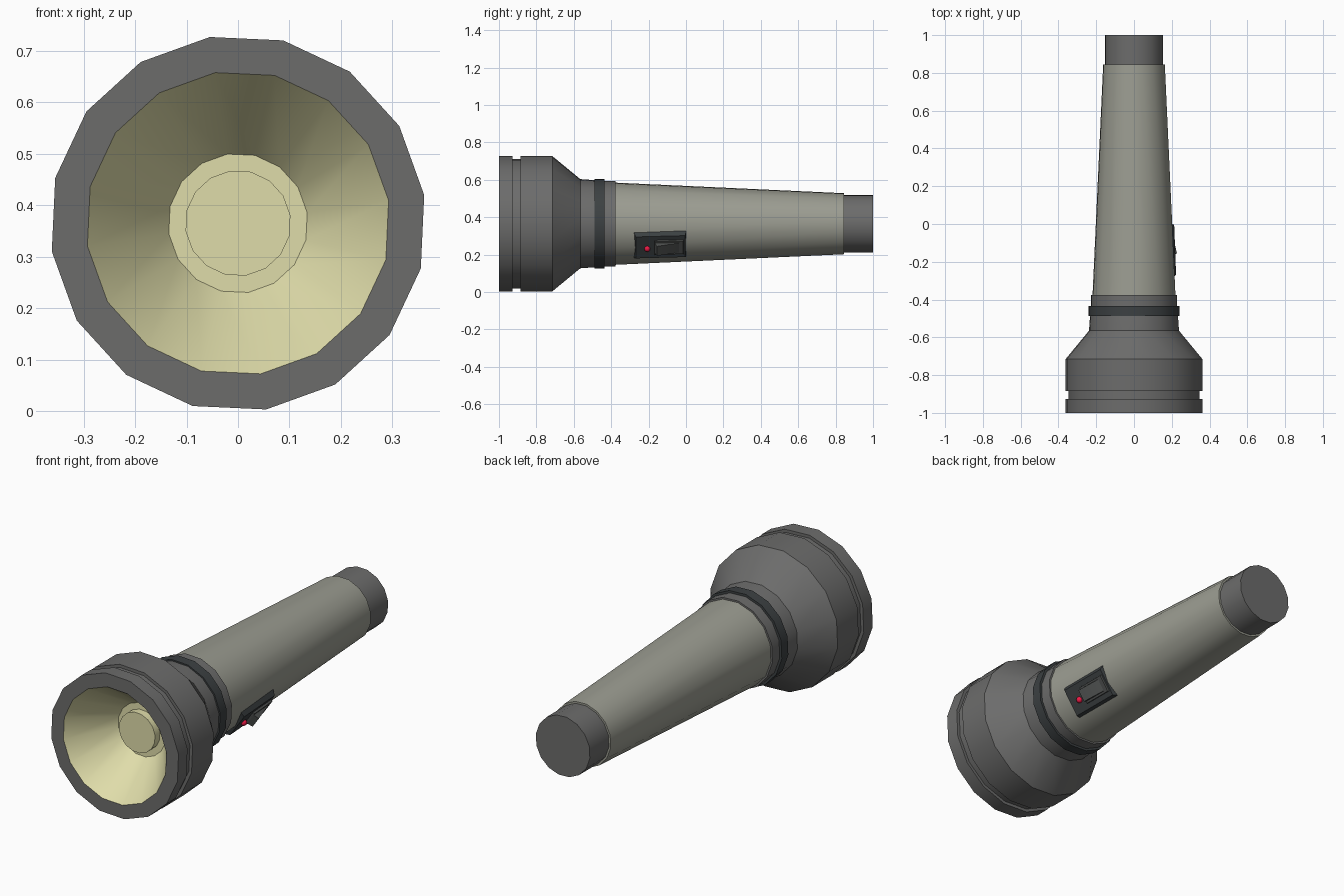
import bpy, bmesh, math
from mathutils import Vector

if "Cube" in bpy.data.objects:
    bpy.data.objects.remove(bpy.data.objects["Cube"])

SIDES, ZC, TURN = 16, 0.365, math.radians(8.6)


def material(name, rgb):
    m = bpy.data.materials.new(name)
    m.diffuse_color = (*rgb, 1)
    m.use_nodes = True
    m.node_tree.nodes["Principled BSDF"].inputs["Base Color"].default_value = m.diffuse_color
    return m


HEAD = material("dark_grey", (0.15, 0.15, 0.148))
BODY = material("warm_grey", (0.33, 0.335, 0.285))
BLACK = material("charcoal", (0.045, 0.052, 0.055))
SWITCH = material("switch_grey", (0.075, 0.08, 0.078))
CREAM = material("cream", (0.74, 0.72, 0.40))
RED = material("red", (0.85, 0.01, 0.06))


def finish(bm, name, mat):
    me = bpy.data.meshes.new(name)
    bm.to_mesh(me)
    bm.free()
    ob = bpy.data.objects.new(name, me)
    bpy.context.collection.objects.link(ob)
    me.materials.append(mat)
    bpy.ops.object.select_all(action='DESELECT')
    ob.select_set(True)
    bpy.context.view_layer.objects.active = ob
    bpy.ops.object.shade_smooth_by_angle(angle=math.radians(30))
    return ob


def lathe(name, profile, mat):
    """Turn (y, radius) points round the long axis; radius 0 at an end makes a flat cap."""
    bm = bmesh.new()
    rings = []
    for y, r in profile:
        if r > 0:
            angles = [TURN + math.tau * j / SIDES for j in range(SIDES)]
            rings.append([bm.verts.new((r * math.cos(a), y, ZC + r * math.sin(a))) for a in angles])
    for a, b in zip(rings, rings[1:]):
        for j in range(SIDES):
            k = (j + 1) % SIDES
            bm.faces.new((a[j], b[j], b[k], a[k]))
    if profile[0][1] == 0:
        bm.faces.new(rings[0])
    if profile[-1][1] == 0:
        bm.faces.new(rings[-1][::-1])
    for f in bm.faces:
        f.normal_update()
    # caps follow their end direction
    if profile[0][1] == 0 and bm.faces[:] :
        bm.faces.ensure_lookup_table()
        cap = next(f for f in bm.faces if len(f.verts) == SIDES)
        if cap.normal.y > 0:
            cap.normal_flip()
    if profile[-1][1] == 0:
        cap = [f for f in bm.faces if len(f.verts) == SIDES][-1]
        if cap.normal.y < 0:
            cap.normal_flip()
    return finish(bm, name, mat)


# Head with grooved rim, and its reflector and bulb
lathe("head", [(-1, .296), (-1, .366), (-.927, .366), (-.927, .35), (-.885, .35), (-.885, .366),
               (-.715, .366), (-.565, .241), (-.48, .235), (-.44, .23)], HEAD)
lathe("reflector", [(-.78, 0), (-.78, .136), (-1, .296)], CREAM)
lathe("bulb", [(-.82, 0), (-.82, .103), (-.78, .103)], CREAM)

# Neck ring, collar, tapered handle and tail cap
lathe("neck_ring", [(-.488, .228), (-.488, .243), (-.435, .243), (-.435, .228)], BLACK)
lathe("collar", [(-.44, .231), (-.376, .231), (-.376, .215)], HEAD)
lathe("handle", [(-.376, .222), (.845, .165), (.845, .15)], BODY)
lathe("tail_cap", [(.845, .155), (1, .155), (1, 0)], HEAD)

# Switch: laid on the lower right of the handle, following its taper
TILT = math.radians(35)
OUT = Vector((math.cos(TILT), 0, -math.sin(TILT)))
ACROSS = Vector((math.sin(TILT), 0, math.cos(TILT)))


def on_handle(y, h, t):
    radius = .213 - .0467 * (y + .14) + h
    return Vector((0, y, ZC)) + OUT * radius + ACROSS * t


def block(name, base, top, mat):
    """Tapered block; base and top are (y0, h0, y1, h1, half width)."""
    bm = bmesh.new()
    for y0, h0, y1, h1, w in (base, top):
        for y, h in ((y0, h0), (y1, h1)):
            for t in (-w, w):
                bm.verts.new(on_handle(y, h, t))
    bmesh.ops.convex_hull(bm, input=bm.verts[:])
    bmesh.ops.dissolve_limit(bm, angle_limit=.01, verts=bm.verts[:], edges=bm.edges[:])
    bmesh.ops.recalc_face_normals(bm, faces=bm.faces[:])
    return finish(bm, name, mat)


block("switch_plate", (-.285, -.035, .005, -.035, .09), (-.268, .004, -.005, .004, .07), BLACK)
block("switch_frame", (-.17, 0, -.012, 0, .045), (-.167, .014, -.015, .014, .043), SWITCH)
block("switch_rocker", (-.168, .01, -.03, .01, .033), (-.155, .042, -.04, .016, .031), SWITCH)

# Indicator light
bm = bmesh.new()
bmesh.ops.create_uvsphere(bm, u_segments=12, v_segments=8, radius=.016)
bmesh.ops.translate(bm, verts=bm.verts[:], vec=on_handle(-.207, .006, -.008))
finish(bm, "indicator_light", RED)
